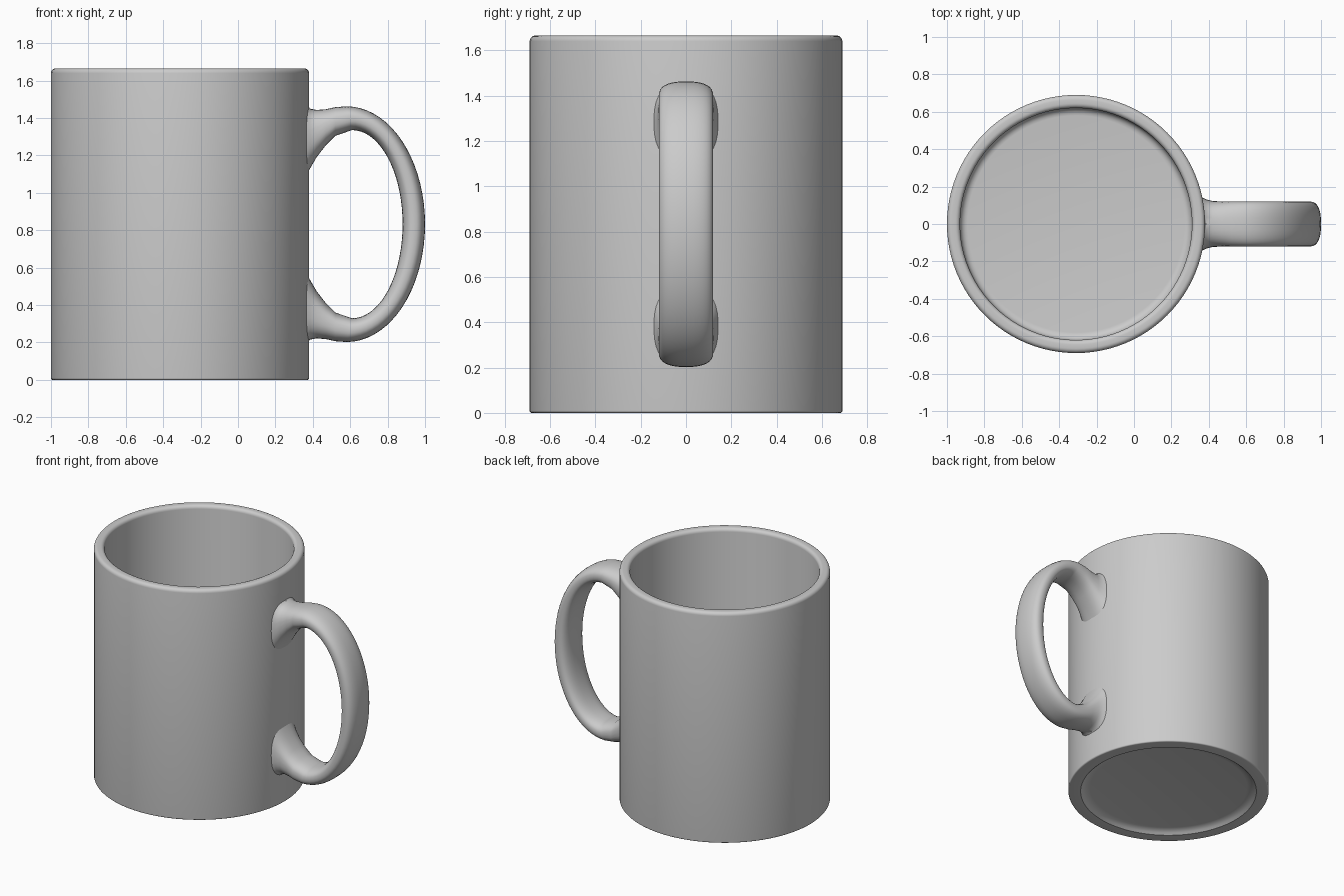
import bpy
import bmesh
from math import sin, cos, pi, radians, copysign
from mathutils import Vector

cube = bpy.data.objects.get("Cube")
if cube:
    bpy.data.objects.remove(cube, do_unlink=True)

GREY = (0.6, 0.6, 0.6, 1.0)
glaze = bpy.data.materials.new("grey_glaze")
glaze.use_nodes = True
glaze.diffuse_color = GREY
glaze.node_tree.nodes["Principled BSDF"].inputs["Base Color"].default_value = GREY

HEIGHT, RADIUS, BORE = 1.665, 0.69, 0.62
BODY_X = RADIUS - 1
MID_Z = HEIGHT / 2


def finish(name, bm):
    """Turn a bmesh into a smooth-shaded grey object."""
    bmesh.ops.remove_doubles(bm, verts=bm.verts, dist=0.0001)
    bmesh.ops.recalc_face_normals(bm, faces=bm.faces)
    mesh = bpy.data.meshes.new(name)
    bm.to_mesh(mesh)
    bm.free()
    mesh.materials.append(glaze)
    obj = bpy.data.objects.new(name, mesh)
    bpy.context.collection.objects.link(obj)
    bpy.ops.object.select_all(action="DESELECT")
    obj.select_set(True)
    bpy.context.view_layer.objects.active = obj
    bpy.ops.object.shade_smooth_by_angle(angle=radians(40))
    return obj


def arc(r, z, size, start, end, steps=5):
    """Rounded corner of the lathe profile, angles in degrees."""
    angles = [radians(start + (end - start) * i / steps) for i in range(steps + 1)]
    return [(r + size * cos(a), z + size * sin(a)) for a in angles]


# Cup body: closed profile from the recessed base, over the rim, to the floor
profile = [(0, 0.03), (0.54, 0.03), (0.57, 0.025), (0.59, 0.013), (0.605, 0)]
profile += arc(RADIUS - 0.01, 0.01, 0.01, -90, 0)
profile += arc(RADIUS - 0.025, HEIGHT - 0.025, 0.025, 0, 90)
profile += arc(BORE + 0.025, HEIGHT - 0.025, 0.025, 90, 180)
profile += arc(BORE - 0.04, 0.12, 0.04, 0, -90)
profile += [(0, 0.08)]

bm = bmesh.new()
verts = [bm.verts.new((BODY_X + r, 0, z)) for r, z in profile]
edges = [bm.edges.new(pair) for pair in zip(verts, verts[1:])]
bmesh.ops.spin(bm, geom=verts + edges, cent=(BODY_X, 0, 0), axis=(0, 0, 1),
               angle=2 * pi, steps=96)
finish("cup_body", bm)

# Handle stations: outer point, inner point, half width; flared at the wall
flare = [(0.33, 1.50, 1.02, 0.155), (0.365, 1.475, 1.09, 0.142),
         (0.385, 1.45, 1.13, 0.132), (0.42, 1.443, 1.19, 0.123),
         (0.47, 1.447, 1.255, 0.12), (0.52, 1.458, 1.305, 0.12)]
stations = [(Vector((x, 0, top)), Vector((x, 0, low)), w) for x, top, low, w in flare]
STEPS = 18
for i in range(STEPS + 1):
    a = pi / 2 * (1 - i / STEPS)
    outer = Vector((0.58 + 0.42 * cos(a), 0, MID_Z + 0.63 * sin(a)))
    inner = Vector((0.61 + 0.27 * cos(a), 0, MID_Z + 0.503 * sin(a)))
    stations.append((outer, inner, 0.12))


def flip(p):
    return Vector((p.x, p.y, 2 * MID_Z - p.z))


stations += [(flip(o), flip(n), w) for o, n, w in reversed(stations[:-1])]


def rounded(value):
    """Superellipse coordinate for a slightly squared cross-section."""
    return copysign(abs(value) ** 0.8, value)


# Sweep the rounded section through the stations
SIDES = 32
bm = bmesh.new()
rings = []
for outer, inner, width in stations:
    centre, half = (outer + inner) / 2, (outer - inner) / 2
    ring = []
    for k in range(SIDES):
        a = 2 * pi * k / SIDES
        side = Vector((0, width * rounded(sin(a)), 0))
        ring.append(bm.verts.new(centre + half * rounded(cos(a)) + side))
    rings.append(ring)
for ring, following in zip(rings, rings[1:]):
    for k in range(SIDES):
        n = (k + 1) % SIDES
        bm.faces.new((ring[k], ring[n], following[n], following[k]))
bm.faces.new(rings[0])
bm.faces.new(rings[-1])
finish("handle", bm)
